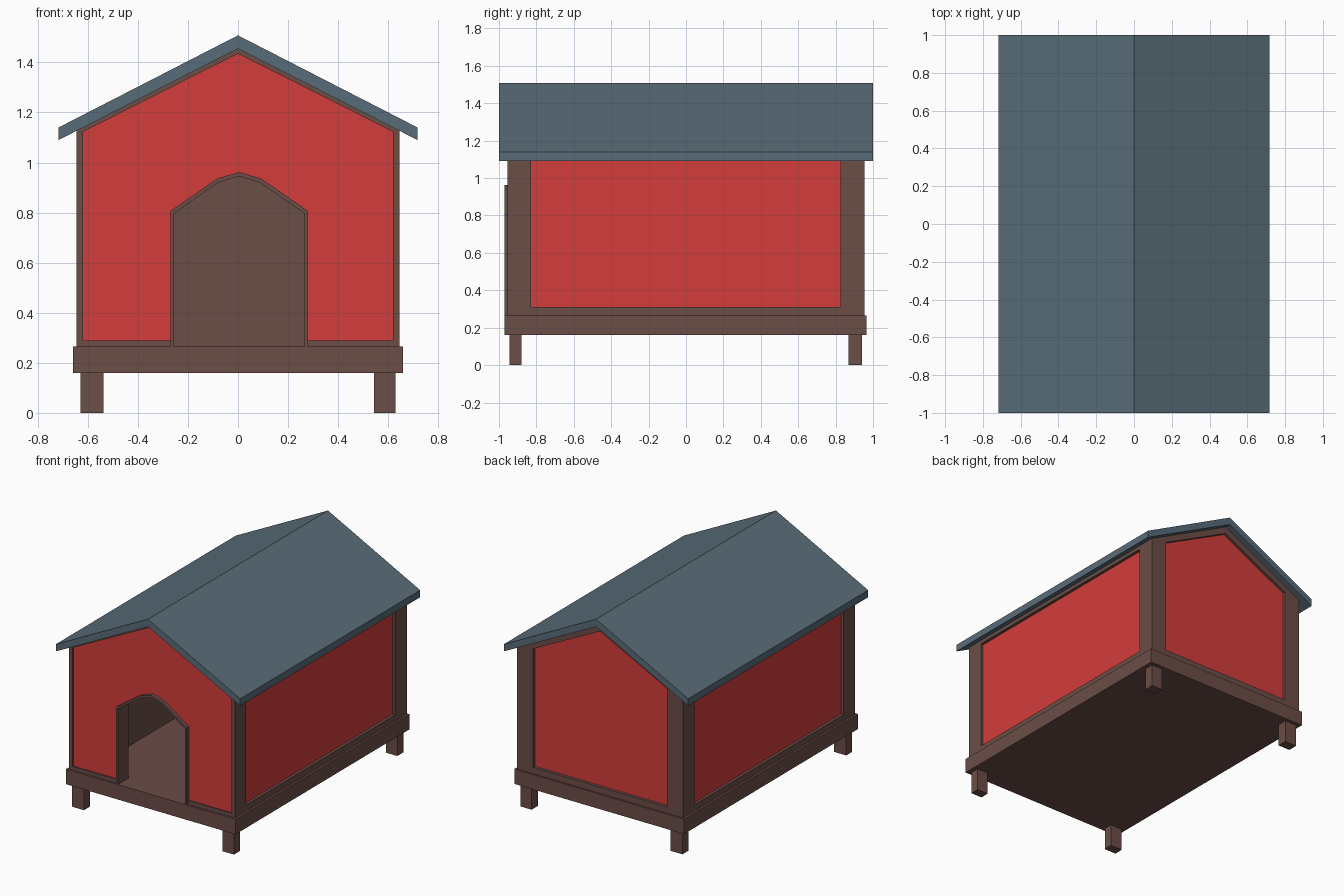
import bpy
import bmesh
from mathutils import Vector

if "Cube" in bpy.data.objects:
    bpy.data.objects.remove(bpy.data.objects["Cube"])


def srgb(r, g, b):
    return tuple(((c / 255 + 0.055) / 1.055) ** 2.4 for c in (r, g, b)) + (1.0,)


def material(name, rgb):
    m = bpy.data.materials.new(name)
    m.diffuse_color = srgb(*rgb)
    m.use_nodes = True
    m.node_tree.nodes["Principled BSDF"].inputs["Base Color"].default_value = m.diffuse_color
    return m


RED = material("red paint", (211, 61, 60))
BROWN = material("brown wood", (107, 77, 71))
SLATE = material("slate blue roof", (89, 108, 120))


def prism(name, pts, faces, axis, a, b, mat, outward=None):
    """Extrude flat faces from a to b along an axis; faces towards 'outward' turn red."""
    def place(p, d):
        return (p[0], d, p[1]) if axis == "y" else (d, p[0], p[1])
    bm = bmesh.new()
    lo = [bm.verts.new(place(p, a)) for p in pts]
    hi = [bm.verts.new(place(p, b)) for p in pts]
    edges = {(f[i], f[(i + 1) % len(f)]) for f in faces for i in range(len(f))}
    for f in faces:
        bm.faces.new([lo[i] for i in f])
        bm.faces.new([hi[i] for i in reversed(f)])
    for i, j in edges:
        if (j, i) not in edges:
            bm.faces.new((lo[j], lo[i], hi[i], hi[j]))
    bmesh.ops.recalc_face_normals(bm, faces=bm.faces)
    if outward:
        bm.normal_update()
        for f in bm.faces:
            f.material_index = int(f.normal.dot(Vector(outward)) > 0.9)
    me = bpy.data.meshes.new(name)
    bm.to_mesh(me)
    bm.free()
    me.materials.append(mat)
    if outward:
        me.materials.append(RED)
    ob = bpy.data.objects.new(name, me)
    bpy.context.collection.objects.link(ob)
    return ob


def plate(name, pts, axis, a, b, mat, outward=None):
    return prism(name, pts, [list(range(len(pts)))], axis, a, b, mat, outward)


def frame(name, outer, inner, axis, a, b, closed=True):
    n = len(outer)
    quads = [(i, (i + 1) % n, n + (i + 1) % n, n + i) for i in range(n if closed else n - 1)]
    return prism(name, outer + inner, quads, axis, a, b, BROWN)


def rect(x0, x1, z0, z1):
    return [(x0, z0), (x1, z0), (x1, z1), (x0, z1)]


def gable(w, z0, apex):
    eave = apex - 0.504 * w
    return [(-w, z0), (-w, eave), (0, apex), (w, eave), (w, z0)]


FLOOR = 0.265

# legs and base platform
for sx, x0, x1 in (("left", -0.63, -0.537), ("right", 0.543, 0.63)):
    for sy, y0, y1 in (("front", -0.945, -0.88), ("back", 0.87, 0.94)):
        plate(f"{sy}_{sx}_leg", rect(x0, x1, 0, 0.17), "y", y0, y1, BROWN)
plate("base", rect(-0.66, 0.66, 0.16, FLOOR), "y", -0.97, 0.965, BROWN)

# door arch, left foot to right foot
door_in = [(-0.255, FLOOR), (-0.255, 0.797), (-0.08, 0.92), (0.005, 0.945),
           (0.088, 0.92), (0.265, 0.797), (0.265, FLOOR)]
door_out = [(-0.27, FLOOR), (-0.27, 0.806), (-0.083, 0.936), (0.005, 0.962),
            (0.092, 0.936), (0.28, 0.806), (0.28, FLOOR)]
frame("door_trim", door_out, door_in, "y", -0.97, -0.85, closed=False)

# front wall with door notch, and its thin border
wall = gable(0.64, FLOOR, 1.45)
plate("front_wall", wall + door_out[::-1], "y", -0.945, -0.852, BROWN, (0, -1, 0))
border_out = [(-0.27, FLOOR)] + gable(0.645, FLOOR, 1.455) + [(0.28, FLOOR)]
border_in = [(-0.27, 0.29)] + gable(0.622, 0.29, 1.435) + [(0.28, 0.29)]
frame("front_border", border_out, border_in, "y", -0.955, -0.94, closed=False)

# back wall with wide frame
plate("back_wall", wall, "y", 0.85, 0.935, BROWN, (0, 1, 0))
frame("back_frame", gable(0.645, FLOOR, 1.455), gable(0.52, 0.31, 1.405), "y", 0.93, 0.955)

# side walls with corner posts and rails
for side, s in (("left", -1), ("right", 1)):
    plate(f"{side}_wall", rect(-0.86, 0.86, FLOOR, 1.12), "x", s * 0.53, s * 0.625,
          BROWN, (s, 0, 0))
    frame(f"{side}_frame", rect(-0.955, 0.955, FLOOR, 1.13),
          rect(-0.83, 0.825, 0.31, 1.10), "x", s * 0.62, s * 0.645)

# roof
plate("roof", [(-0.717, 1.14), (0, 1.508), (0.717, 1.14),
               (0.717, 1.09), (0, 1.455), (-0.717, 1.09)], "y", -1, 1, SLATE)
